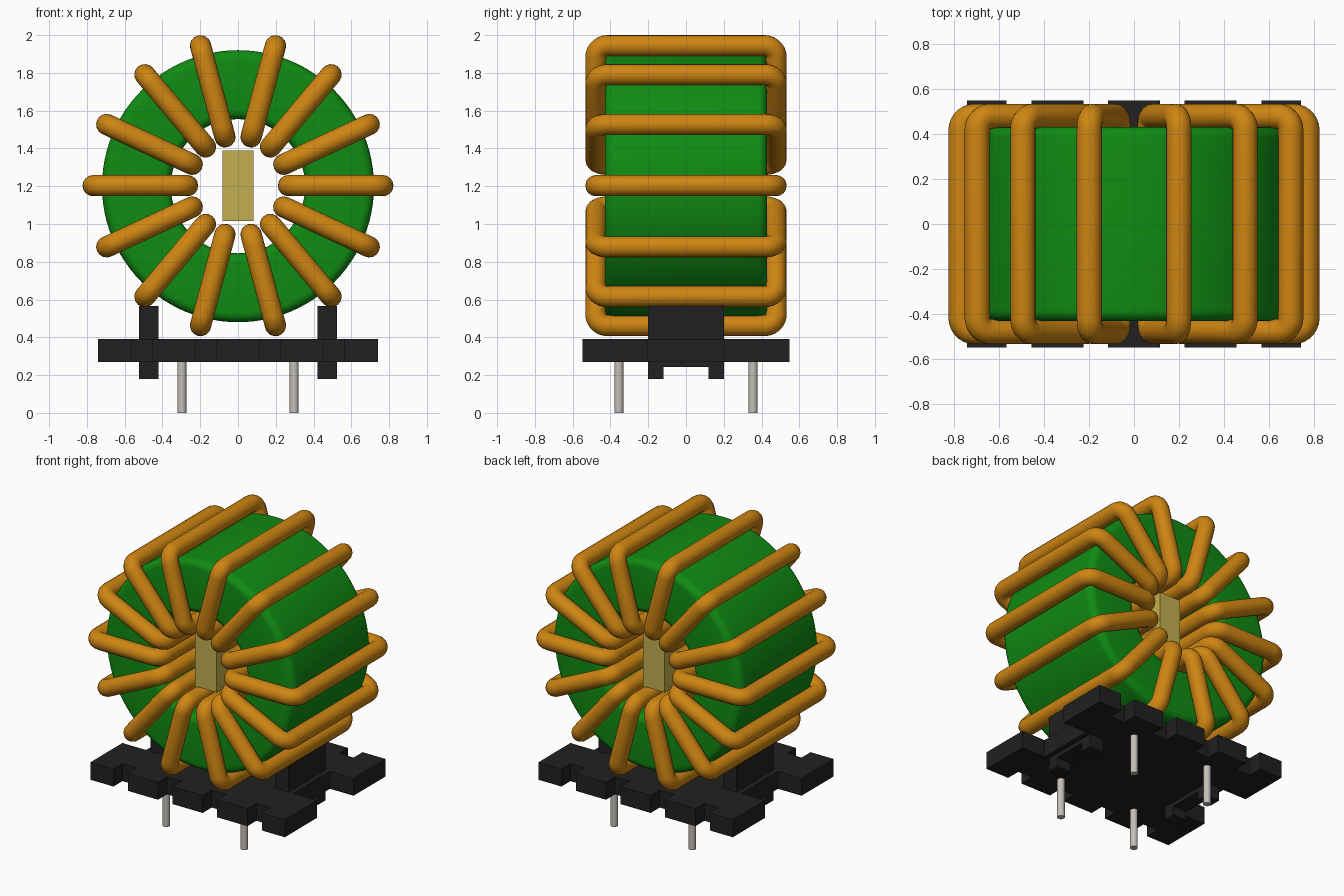
import bpy, bmesh, math
from mathutils import Vector

cube = bpy.data.objects.get("Cube")
if cube:
    bpy.data.objects.remove(cube, do_unlink=True)

AXIS_Z = 1.20  # height of the ring's axis


def material(name, rgb):
    m = bpy.data.materials.new(name)
    m.use_nodes = True
    m.diffuse_color = (*rgb, 1)
    bsdf = m.node_tree.nodes["Principled BSDF"]
    bsdf.inputs["Base Color"].default_value = (*rgb, 1)
    bsdf.inputs["Roughness"].default_value = 0.6
    return m


GREEN = material("green core", (0.005, 0.26, 0.006))
COPPER = material("enamelled copper", (0.62, 0.235, 0.006))
BLACK = material("black plastic", (0.015, 0.015, 0.015))
TAN = material("tan spacer", (0.55, 0.43, 0.08))
STEEL = material("tinned steel", (0.55, 0.52, 0.48))


def add_mesh(name, bm, mat):
    bmesh.ops.recalc_face_normals(bm, faces=bm.faces)
    me = bpy.data.meshes.new(name)
    bm.to_mesh(me)
    bm.free()
    me.materials.append(mat)
    ob = bpy.data.objects.new(name, me)
    bpy.context.collection.objects.link(ob)
    return ob


def smooth(ob, angle=35):
    bpy.ops.object.select_all(action="DESELECT")
    ob.select_set(True)
    bpy.context.view_layer.objects.active = ob
    bpy.ops.object.shade_smooth_by_angle(angle=math.radians(angle))


def prism(name, points, offset, mat):
    """Extrude a flat outline of 3D points along an offset."""
    bm = bmesh.new()
    face = bm.faces.new([bm.verts.new(p) for p in points])
    top = bmesh.ops.extrude_face_region(bm, geom=[face])["geom"]
    bmesh.ops.translate(bm, vec=offset,
                        verts=[v for v in top if isinstance(v, bmesh.types.BMVert)])
    if not face.is_valid or len(bm.faces) < len(points) + 2:
        bm.faces.new([v for v in bm.verts][:len(points)])
    return add_mesh(name, bm, mat)


def rounded_rect(u0, u1, v0, v1, r, steps):
    """Corner arcs of a rounded rectangle, counter-clockwise."""
    pts = []
    corners = ((u1 - r, v1 - r), (u0 + r, v1 - r), (u0 + r, v0 + r), (u1 - r, v0 + r))
    for k, (cu, cv) in enumerate(corners):
        for i in range(steps + 1):
            a = math.pi / 2 * (k + i / steps)
            pts.append((cu + r * math.cos(a), cv + r * math.sin(a)))
    return pts


# Ring core: rounded rectangle swept around the y axis
bm = bmesh.new()
SEG = 96
rings = []
for s in range(SEG):
    a = 2 * math.pi * s / SEG
    rings.append([bm.verts.new((r * math.cos(a), y, AXIS_Z + r * math.sin(a)))
                  for r, y in rounded_rect(0.355, 0.72, -0.43, 0.43, 0.05, 6)])
n = len(rings[0])
for s in range(SEG):
    p, q = rings[s], rings[(s + 1) % SEG]
    for i in range(n):
        j = (i + 1) % n
        bm.faces.new((p[i], p[j], q[j], q[i]))
smooth(add_mesh("ring_core", bm, GREEN))

# Wire turn: one rounded loop, then seven copies on each side
curve = bpy.data.curves.new("wire_turn_path", "CURVE")
curve.dimensions = "3D"
curve.bevel_depth = 0.056
curve.bevel_resolution = 6
path = rounded_rect(0.267, 0.767, -0.477, 0.477, 0.06, 7)
spline = curve.splines.new("POLY")
spline.points.add(len(path) - 1)
for point, (r, y) in zip(spline.points, path):
    point.co = (r, y, 0, 1)
spline.use_cyclic_u = True
helper = bpy.data.objects.new("wire_turn_helper", curve)
bpy.context.collection.objects.link(helper)
bpy.context.view_layer.update()
turn = bpy.data.meshes.new_from_object(
    helper.evaluated_get(bpy.context.evaluated_depsgraph_get()))
bpy.data.objects.remove(helper, do_unlink=True)
turn.name = "wire_turn"
turn.materials.clear()
turn.materials.append(COPPER)
for f in turn.polygons:
    f.use_smooth = True
    f.material_index = 0
for side, base in (("left", 0), ("right", 180)):
    for k in range(7):
        ob = bpy.data.objects.new(f"{side}_wire_turn_{k + 1}", turn)
        ob.location.z = AXIS_Z + 0.003
        ob.rotation_euler.y = math.radians(base + (k - 3) * 25)
        bpy.context.collection.objects.link(ob)

# Spacer bar through the middle of the ring
prism("spacer_bar", [(-0.082, -0.35, 1.015), (0.082, -0.35, 1.015),
                     (0.082, -0.35, 1.39), (-0.082, -0.35, 1.39)],
      Vector((0, 0.70, 0)), TAN)

# Base plate: notched outline of one quarter, mirrored twice
quarter = [(0.56, 0.20), (0.74, 0.20), (0.74, 0.548), (0.565, 0.548), (0.565, 0.45),
           (0.455, 0.45), (0.455, 0.548), (0.225, 0.548), (0.225, 0.45),
           (0.115, 0.45), (0.115, 0.548)]
half = quarter + [(-x, y) for x, y in reversed(quarter)]
outline = half + [(x, -y) for x, y in reversed(half)]
prism("base_plate", [(x, y, 0.27) for x, y in outline], Vector((0, 0, 0.12)), BLACK)

# Side supports, each with two feet below the plate
support = [(-0.2, 0.565), (-0.2, 0.18), (-0.12, 0.18), (-0.12, 0.242),
           (0.12, 0.242), (0.12, 0.18), (0.2, 0.18), (0.2, 0.565)]
for side, x in (("left", 0.42), ("right", -0.525)):
    prism(side + "_support", [(x, y, z) for y, z in support], Vector((0.105, 0, 0)), BLACK)

# Four contact pins
for sx, side in ((1, "left"), (-1, "right")):
    for sy, end in ((-1, "front"), (1, "back")):
        bm = bmesh.new()
        bmesh.ops.create_cone(bm, cap_ends=True, segments=24, radius1=0.024,
                              radius2=0.024, depth=0.30)
        bmesh.ops.translate(bm, vec=(sx * 0.297, sy * 0.355, 0.15), verts=bm.verts)
        smooth(add_mesh(f"{end}_{side}_pin", bm, STEEL))
